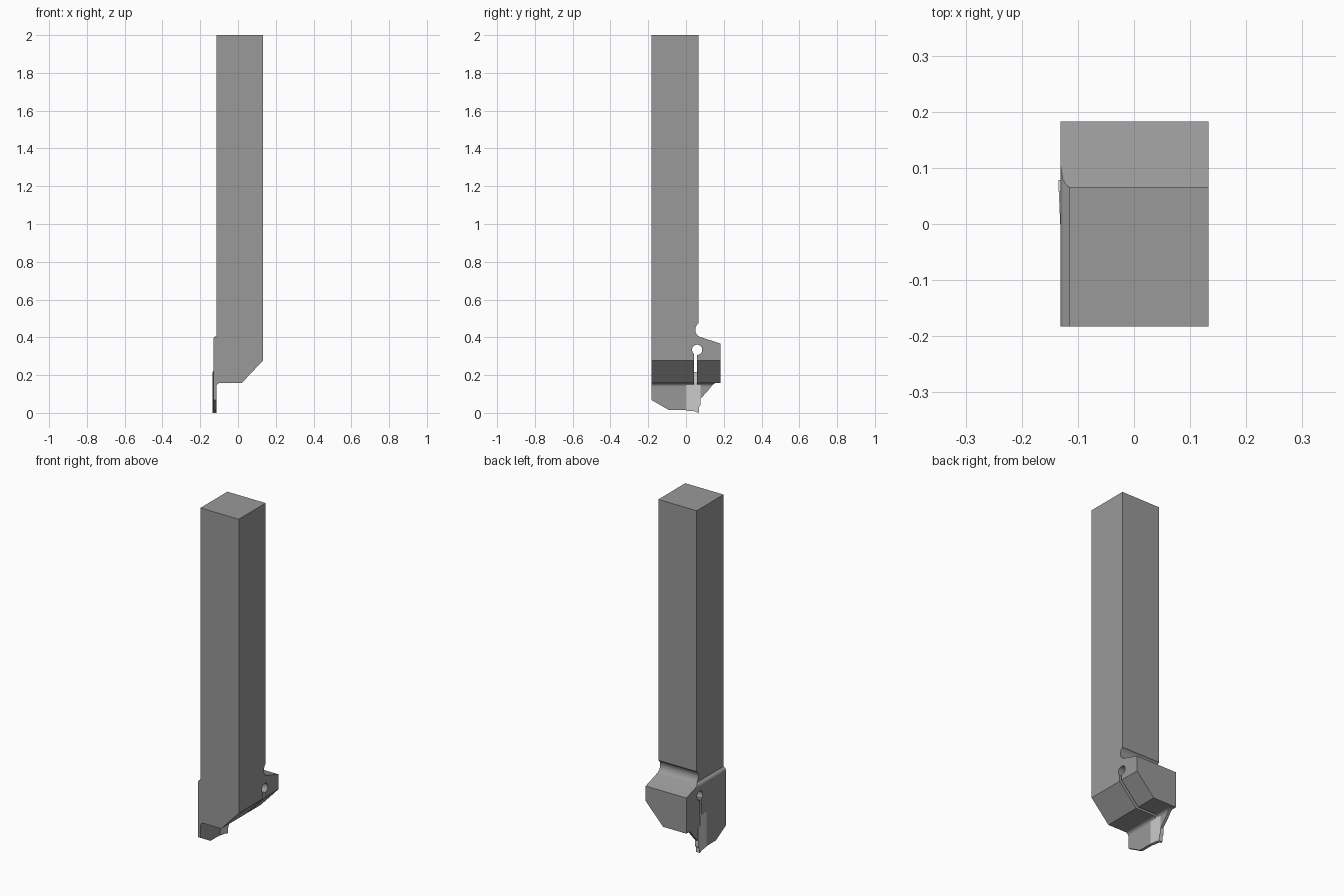
import bpy, bmesh
from math import cos, sin, radians
from mathutils import Vector

if "Cube" in bpy.data.objects:
    bpy.data.objects.remove(bpy.data.objects["Cube"])


def arc(cx, cy, r, a0, a1, n=12):
    """Points on a circular arc, angles in degrees."""
    return [(cx + r * cos(radians(a0 + (a1 - a0) * i / n)),
             cy + r * sin(radians(a0 + (a1 - a0) * i / n))) for i in range(n + 1)]


def prism(name, profile, lo, hi, axis):
    """Extrude a profile (u, z) along x or y between lo and hi."""
    bm = bmesh.new()
    place = (lambda u, z: (lo, u, z)) if axis == 'x' else (lambda u, z: (u, lo, z))
    face = bm.faces.new([bm.verts.new(place(*p)) for p in profile])
    ext = bmesh.ops.extrude_face_region(bm, geom=[face])
    move = Vector((hi - lo, 0, 0)) if axis == 'x' else Vector((0, hi - lo, 0))
    bmesh.ops.translate(bm, vec=move,
                        verts=[g for g in ext['geom'] if isinstance(g, bmesh.types.BMVert)])
    bmesh.ops.recalc_face_normals(bm, faces=bm.faces)
    mesh = bpy.data.meshes.new(name)
    bm.to_mesh(mesh)
    bm.free()
    ob = bpy.data.objects.new(name, mesh)
    bpy.context.collection.objects.link(ob)
    return ob


# Side outline: shank, relief notch, clamp jaw, keyhole slot and blade
side = [(-.183, 2), (.0655, 2), (.0655, .4724)]
side += arc(.09, .44, .041, 130, 255)
side += [(.183, .367), (.183, .158), (.155, .158)]
side += [(.142, .15), (.12, .122), (.08, .078), (.058, .072)]
side += arc(.059, .334, .027, -92, 230, 24)
side += [(.042, .014), (-.09, .015), (-.183, .068)]
holder = prism("tool_holder", side, -.2, .2, 'x')
dark = bpy.data.materials.new("dark_grey")
dark.diffuse_color = (.32, .32, .32, 1)
dark.use_nodes = True
dark.node_tree.nodes["Principled BSDF"].inputs["Base Color"].default_value = dark.diffuse_color
holder.data.materials.append(dark)

# Front outline: chamfered block, coved thin blade, slightly raised head side
front = [(-.115, 2.1), (.133, 2.1), (.133, .278), (.02, .158), (-.095, .158)]
front += arc(-.095, .138, .020, 90, 180, 8)
front += [(-.115, -.1), (-.131, -.1), (-.131, .392), (-.127, .400), (-.115, .408)]
envelope = prism("front_envelope", front, -.4, .4, 'y')
envelope.hide_render = True
envelope.data.materials.append(dark)

# Keep only what both outlines share
cut = holder.modifiers.new("front_shape", 'BOOLEAN')
cut.operation = 'INTERSECT'
cut.solver = 'EXACT'
cut.object = envelope
bpy.context.view_layer.objects.active = holder
holder.select_set(True)
bpy.ops.object.modifier_apply(modifier=cut.name)
bpy.data.objects.remove(envelope)
bpy.ops.object.shade_smooth_by_angle(angle=radians(25))

# Cutting insert (default light grey), widening toward its cutting edge
tip = [(0, .012), (.05, .008), (.058, 0), (.068, .003), (.070, .03),
       (.078, .045), (.078, .15), (.058, .16), (.058, .215), (0, .222)]
insert = prism("cutting_insert", tip, -.131, -.113, 'x')
for v in insert.data.vertices:
    if v.co.x < -.12:
        v.co.x -= .0005 + .0035 * v.co.y / .078
